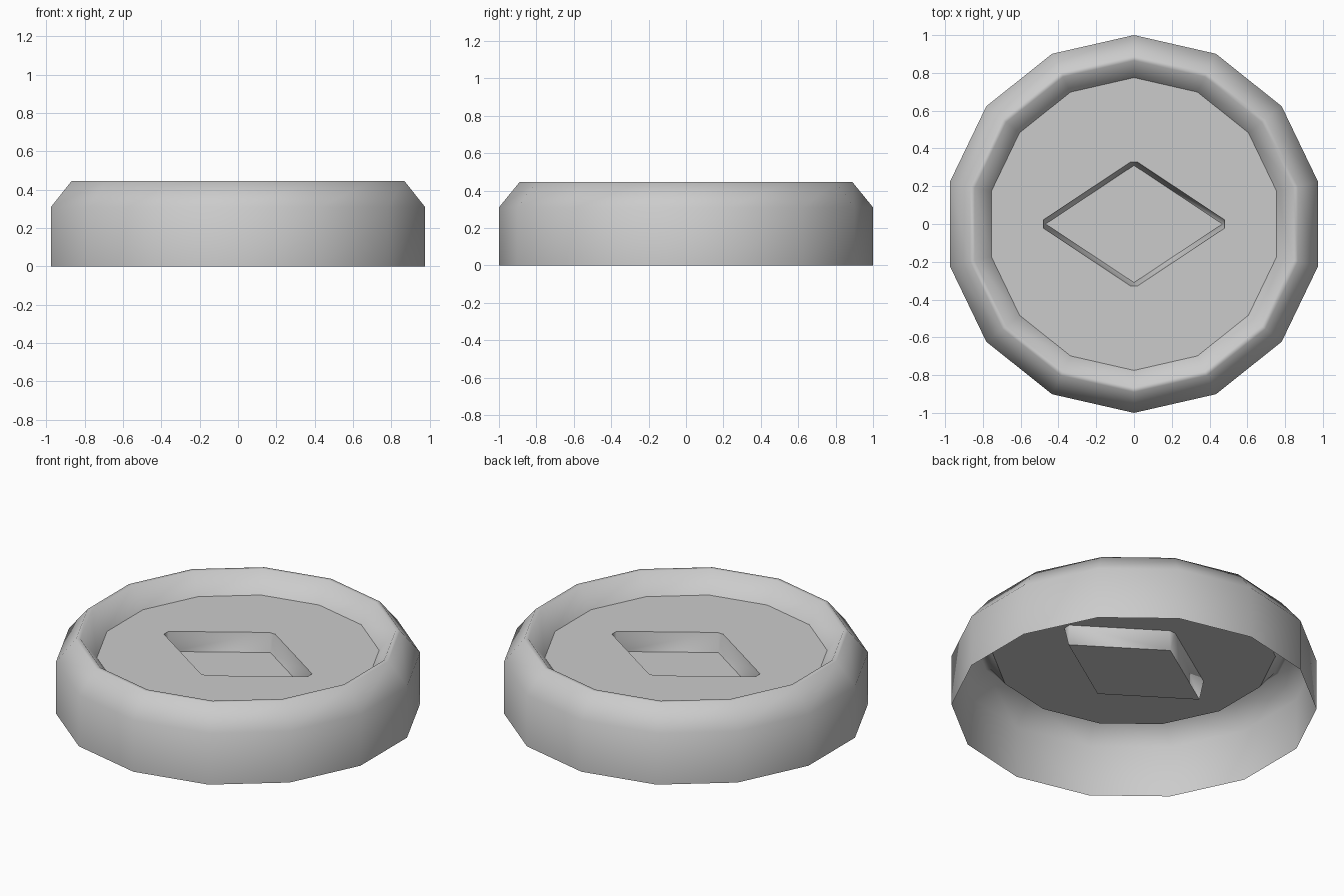
import bpy, bmesh, math

if "Cube" in bpy.data.objects:
    bpy.data.objects.remove(bpy.data.objects["Cube"])

SIDES = 14
# (radius, height) of the thin shell, from the bottom edge over the rim to the floor
PROFILE = [(1.0, 0.0), (1.0, 0.31), (0.89, 0.445), (0.865, 0.445), (0.775, 0.33)]
FLOOR_Z, RECESS_Z = 0.33, 0.22

bm = bmesh.new()


def ring(radius, z):
    step = 2 * math.pi / SIDES
    return [bm.verts.new((radius * math.sin(-i * step), radius * math.cos(i * step), z))
            for i in range(SIDES)]


def loop_edges(verts):
    out = []
    for a, b in zip(verts, verts[1:] + verts[:1]):
        out.append(bm.edges.get((a, b)) or bm.edges.new((a, b)))
    return out


# Outer wall, bevel, rim and inner slope
rings = [ring(r, z) for r, z in PROFILE]
for low, high in zip(rings, rings[1:]):
    for i in range(SIDES):
        j = (i + 1) % SIDES
        bm.faces.new((low[i], low[j], high[j], high[i])).smooth = True

# Diamond recess: clipped corners at the top, sharp corners at the bottom
top_pts = [(0.48, -0.022), (0.48, 0.022), (0.02, 0.327), (-0.02, 0.327),
           (-0.48, 0.022), (-0.48, -0.022), (-0.02, -0.327), (0.02, -0.327)]
top = [bm.verts.new((x, y, FLOOR_Z)) for x, y in top_pts]
base = [bm.verts.new((x, y, RECESS_Z))
        for x, y in [(0.468, 0), (0, 0.31), (-0.468, 0), (0, -0.31)]]
for k in range(4):
    a, b, c = top[2 * k], top[2 * k + 1], top[(2 * k + 2) % 8]
    bm.faces.new((a, b, base[k])).smooth = True
    bm.faces.new((b, c, base[(k + 1) % 4], base[k])).smooth = True
bm.faces.new(base)

# Flat floor around the recess
bmesh.ops.triangle_fill(bm, use_beauty=True, normal=(0, 0, 1),
                        edges=loop_edges(rings[-1]) + loop_edges(top))
bmesh.ops.recalc_face_normals(bm, faces=bm.faces[:])
floor = [f for f in bm.faces if all(abs(v.co.z - FLOOR_Z) < 1e-4 for v in f.verts)]
for f in floor:
    f.smooth = False
if floor[0].normal.z < 0:
    bmesh.ops.reverse_faces(bm, faces=bm.faces[:])

# Crisp borders of the floor and the recess bottom
for e in bm.edges:
    if any(not f.smooth for f in e.link_faces):
        e.smooth = False

mesh = bpy.data.meshes.new("round_dish")
bm.to_mesh(mesh)
bm.free()
bpy.context.collection.objects.link(bpy.data.objects.new("round_dish", mesh))
